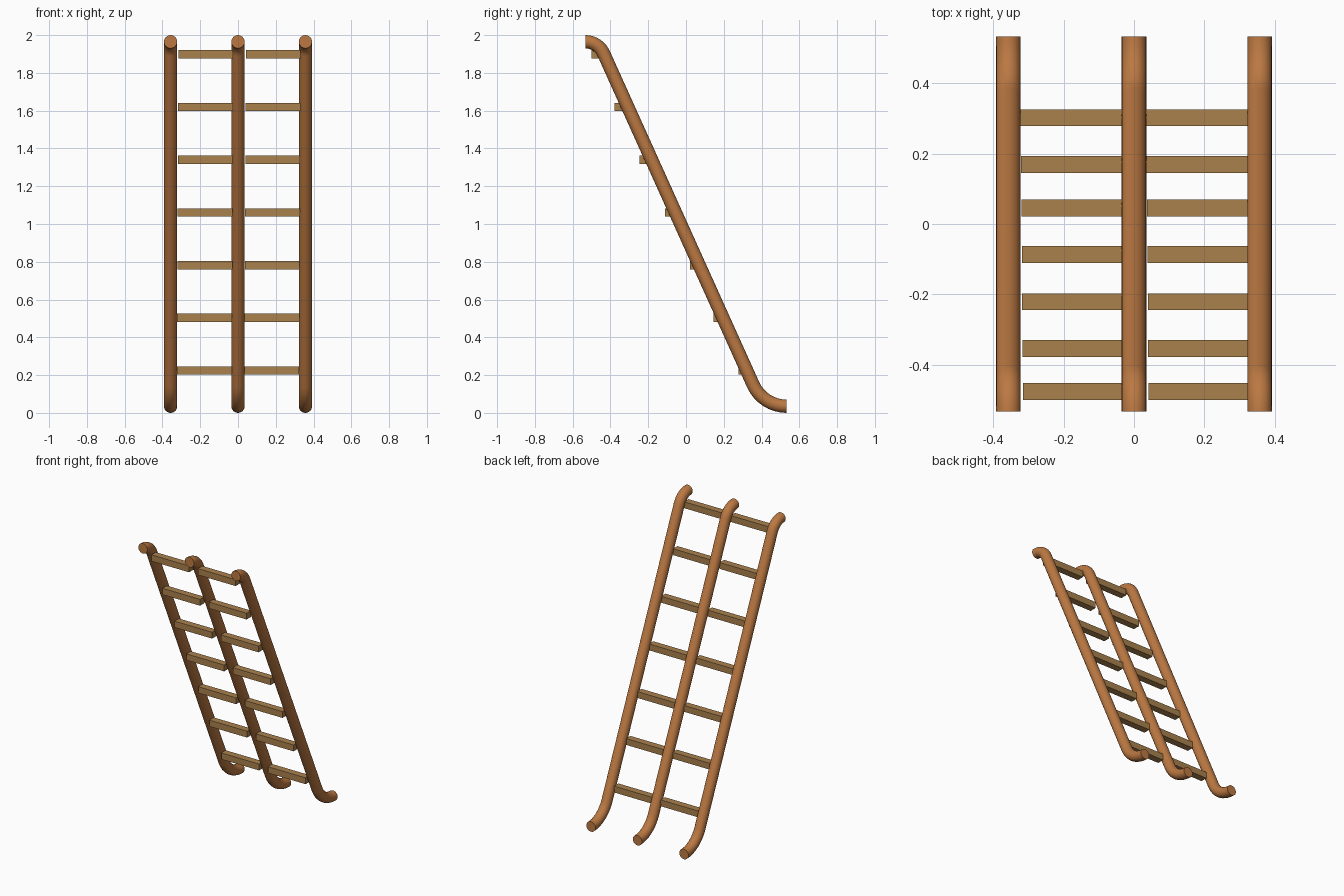
import bpy, bmesh
from math import sin, cos, pi, radians
from mathutils import Vector

if "Cube" in bpy.data.objects:
    bpy.data.objects.remove(bpy.data.objects["Cube"], do_unlink=True)


def material(name, rgb):
    m = bpy.data.materials.new(name)
    m.use_nodes = True
    m.diffuse_color = (*rgb, 1)
    bsdf = m.node_tree.nodes["Principled BSDF"]
    bsdf.inputs["Base Color"].default_value = (*rgb, 1)
    bsdf.inputs["Roughness"].default_value = 0.8
    return m


rail_wood = material("warm rail wood", (0.50, 0.19, 0.055))
rung_wood = material("tan rung wood", (0.40, 0.22, 0.075))

RADIUS = 0.035
SIDES = 24
LEAN = radians(65.6)
STEPS = 8
RAIL_X = 0.357


def add_object(name, bm, mat):
    bmesh.ops.recalc_face_normals(bm, faces=bm.faces)
    mesh = bpy.data.meshes.new(name)
    bm.to_mesh(mesh)
    bm.free()
    mesh.materials.append(mat)
    ob = bpy.data.objects.new(name, mesh)
    bpy.context.collection.objects.link(ob)
    return ob


def rail_path():
    """Centre line as (y, z, slope angle): top hook, straight run, foot curl."""
    top_r, foot_r = 0.107, 0.195
    angles = [LEAN * i / STEPS for i in range(STEPS + 1)]
    hook = [(-0.533 + top_r * sin(a), 2 - RADIUS - top_r * (1 - cos(a)), a)
            for a in angles]
    foot = [(0.533 - foot_r * sin(a), RADIUS + foot_r * (1 - cos(a)), a)
            for a in reversed(angles)]
    return hook + foot


def rail(name, x):
    bm = bmesh.new()
    rings = []
    for y, z, a in rail_path():
        normal = Vector((0, sin(a), cos(a)))
        ring = []
        for k in range(SIDES):
            t = 2 * pi * k / SIDES
            co = Vector((x, y, z)) + RADIUS * (Vector((cos(t), 0, 0)) + normal * sin(t))
            ring.append(bm.verts.new(co))
        rings.append(ring)
    for a, b in zip(rings, rings[1:]):
        for k in range(SIDES):
            n = (k + 1) % SIDES
            bm.faces.new((a[k], a[n], b[n], b[k]))
    bm.faces.new(rings[0])
    bm.faces.new(rings[-1])
    ob = add_object(name, bm, rail_wood)
    bpy.ops.object.select_all(action='DESELECT')
    ob.select_set(True)
    bpy.context.view_layer.objects.active = ob
    bpy.ops.object.shade_smooth_by_angle(angle=radians(40))


def rung(name, x0, y, z):
    size = Vector((0.29, 0.048, 0.044))
    bm = bmesh.new()
    bmesh.ops.create_cube(bm, size=1)
    for v in bm.verts:
        v.co = v.co * size + Vector((x0 + size.x / 2, y, z))
    add_object(name, bm, rung_wood)


# Three bent round rails
for side, x in (("right", -RAIL_X), ("middle", 0), ("left", RAIL_X)):
    rail(side + "_rail", x)

# Seven rows of square rungs, one in each bay
rows = [0.302, 0.169, 0.046, -0.087, -0.221, -0.354, -0.476]
for i, y in enumerate(rows):
    for side, x0 in (("right", -0.323), ("left", 0.034)):
        rung(f"{side}_rung_{i + 1}", x0 + 0.0013 * i, y, 0.224 + 0.279 * i)
